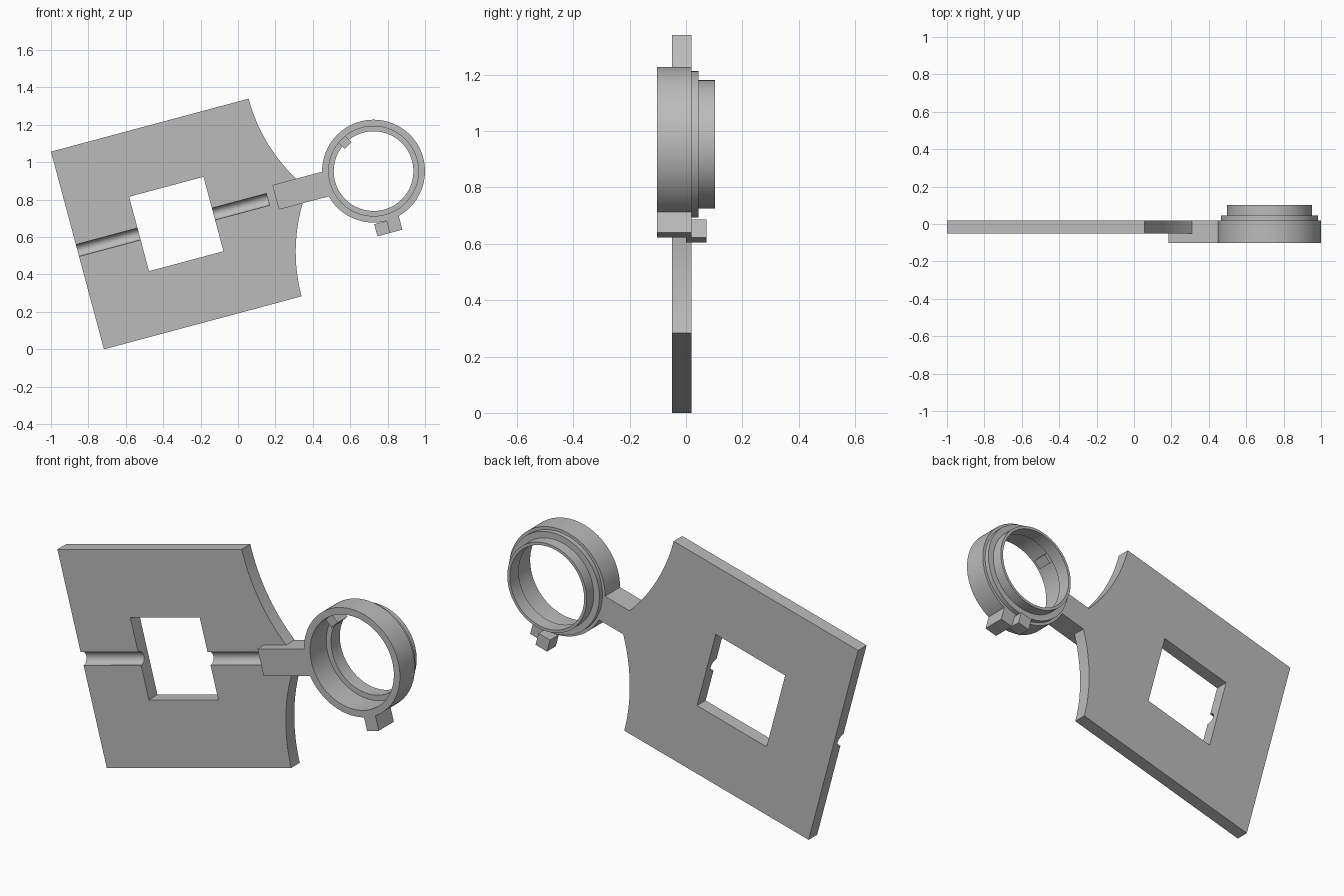
import bpy, bmesh
from math import sin, cos, pi, radians, asin
from mathutils import Matrix, Vector

cube = bpy.data.objects.get("Cube")
if cube:
    bpy.data.objects.remove(cube, do_unlink=True)

grey = bpy.data.materials.new("plain_grey")
grey.use_nodes = True
COLOUR = (0.5, 0.5, 0.5, 1)
grey.diffuse_color = COLOUR
grey.node_tree.nodes["Principled BSDF"].inputs["Base Color"].default_value = COLOUR

# Parts are built square to the axes, then the whole assembly is tilted
TILT = Matrix.Translation((-0.33, 0, 0.67)) @ Matrix.Rotation(radians(-15), 4, 'Y')
HALF = 0.547
FRONT, BACK = -0.05, 0.02
RING_X, DEPTH = 1.092, 0.1025


def finish(name, bm):
    bmesh.ops.recalc_face_normals(bm, faces=bm.faces)
    mesh = bpy.data.meshes.new(name)
    bm.to_mesh(mesh)
    bm.free()
    mesh.materials.append(grey)
    ob = bpy.data.objects.new(name, mesh)
    bpy.context.collection.objects.link(ob)
    ob.matrix_world = TILT
    return ob


def select(ob):
    bpy.ops.object.select_all(action='DESELECT')
    ob.select_set(True)
    bpy.context.view_layer.objects.active = ob


def box(name, x, y, z, turn=None):
    bm = bmesh.new()
    bmesh.ops.create_cube(bm, size=1)
    for v in bm.verts:
        v.co = Vector([a + (b - a) * (c + 0.5) for (a, b), c in zip((x, y, z), v.co)])
    if turn:
        bm.transform(turn)
    return finish(name, bm)


def rod(name, start, end, radius):
    a, b = Vector(start), Vector(end)
    bm = bmesh.new()
    bmesh.ops.create_cone(bm, cap_ends=True, segments=48, radius1=radius,
                          radius2=radius, depth=(b - a).length)
    spin = Vector((0, 0, 1)).rotation_difference(b - a).to_matrix().to_4x4()
    bm.transform(Matrix.Translation((a + b) / 2) @ spin)
    return finish(name, bm)


def cut(ob, cutter):
    select(ob)
    mod = ob.modifiers.new("cut", 'BOOLEAN')
    mod.operation, mod.solver, mod.object = 'DIFFERENCE', 'EXACT', cutter
    bpy.ops.object.modifier_apply(modifier=mod.name)
    bpy.data.objects.remove(cutter, do_unlink=True)


def lathe(name, profile, segments=96):
    bm = bmesh.new()
    loops = [[bm.verts.new((RING_X + r * cos(2 * pi * i / segments), y,
                            r * sin(2 * pi * i / segments))) for r, y in profile]
             for i in range(segments)]
    n = len(profile)
    for i, a in enumerate(loops):
        b = loops[(i + 1) % segments]
        for j in range(n):
            k = (j + 1) % n
            bm.faces.new((a[j], a[k], b[k], b[j]))
    return finish(name, bm)


# Square plate whose right edge sweeps out in two arcs to a short tab
SWEEP, TAB = 0.92, 0.063
reach = asin((HALF - TAB) / SWEEP)
arc = [(HALF + SWEEP * (1 - cos(reach * i / 24)), -HALF + SWEEP * sin(reach * i / 24))
       for i in range(25)]
outline = [(-HALF, -HALF)] + arc + [(x, -z) for x, z in reversed(arc)] + [(-HALF, HALF)]
bm = bmesh.new()
face = bm.faces.new([bm.verts.new((x, FRONT, z)) for x, z in outline])
walls = bmesh.ops.extrude_face_region(bm, geom=[face])
bmesh.ops.translate(bm, vec=(0, BACK - FRONT, 0),
                    verts=[g for g in walls["geom"] if isinstance(g, bmesh.types.BMVert)])
plate = finish("plate", bm)

# Square window and rounded cable grooves
WINDOW, GROOVE, GROOVE_X = 0.206, 0.033, 0.474
cut(plate, box("window_cutter", (-WINDOW, WINDOW), (-0.2, 0.2), (-WINDOW, WINDOW)))
axis_y = FRONT + 0.002
cut(plate, rod("cross_groove_cutter", (-0.7, axis_y, 0),
               (GROOVE_X + GROOVE, axis_y, 0), GROOVE))
cut(plate, rod("down_groove_cutter", (GROOVE_X, axis_y, 0.001),
               (GROOVE_X, axis_y, -0.7), GROOVE))

# Arm from the plate to the ring
arm = box("arm", (0.55, RING_X - 0.25), (-DEPTH, BACK), (-0.068, 0.068))

# Stepped ring with a wide front bore and a narrower rear bore
ring = lathe("ring", [(0.24, -DEPTH), (0.275, -DEPTH), (0.275, BACK), (0.26, BACK),
                      (0.26, 0.045), (0.2275, 0.045), (0.2275, DEPTH),
                      (0.213, DEPTH), (0.213, 0.03), (0.24, 0.03)])

# Small key inside the bore
turn = Matrix.Translation((RING_X, 0, 0)) @ Matrix.Rotation(radians(-120), 4, 'Y')
key = box("inner_key", (0.193, 0.25), (-0.05, 0.03), (-0.025, 0.025), turn)

# Pair of staggered lugs under the ring
front_lug = box("front_lug", (1.09, 1.16), (-DEPTH, BACK), (-0.342, -0.255))
rear_lug = box("rear_lug", (1.022, 1.09), (0, 0.073), (-0.342, -0.275))

for ob in (plate, ring):
    select(ob)
    bpy.ops.object.shade_smooth_by_angle(angle=radians(30))
